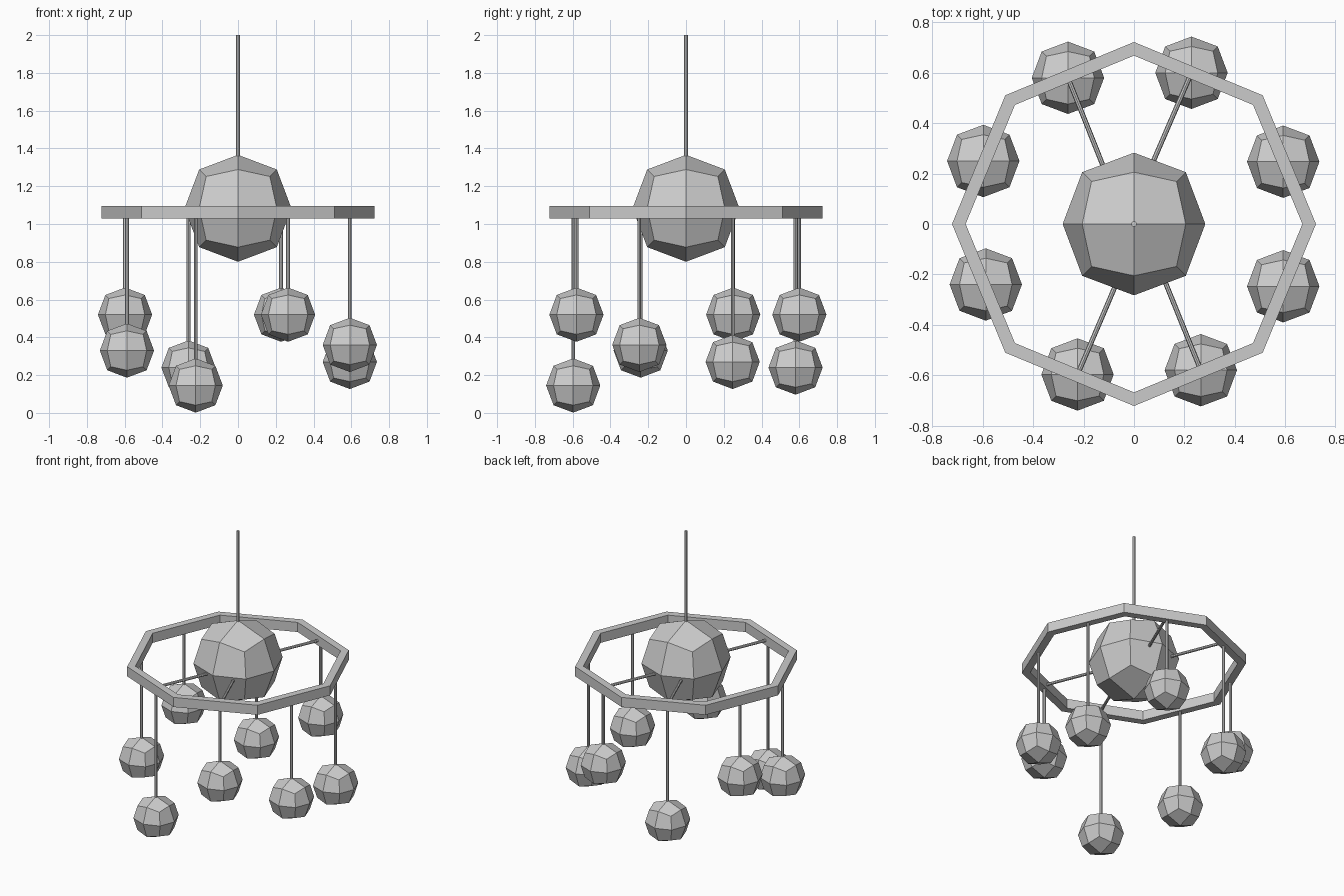
import bpy, bmesh
from math import cos, sin, pi, hypot
from mathutils import Vector

if "Cube" in bpy.data.objects:
    bpy.data.objects.remove(bpy.data.objects["Cube"])

RING_Z = 1.06
ROD_R = 0.010


def ball(name, centre, radius):
    # A once-subdivided cube settles at 0.8395 of its half size
    bpy.ops.mesh.primitive_cube_add(size=2 * radius / 0.8395, location=centre)
    ob = bpy.context.object
    ob.name = name
    mod = ob.modifiers.new("rounding", 'SUBSURF')
    mod.levels = mod.render_levels = 1
    mod.use_limit_surface = True
    return ob


def rod(name, start, end, radius=ROD_R, sides=8):
    a, b = Vector(start), Vector(end)
    d = b - a
    bpy.ops.mesh.primitive_cylinder_add(vertices=sides, radius=radius,
                                        depth=d.length, location=(a + b) / 2)
    ob = bpy.context.object
    ob.name = name
    ob.rotation_euler = d.to_track_quat('Z', 'Y').to_euler()
    return ob


def octagon_ring(name, outer, inner, z0, z1):
    bm = bmesh.new()
    section = [(outer, z0), (outer, z1), (inner, z1), (inner, z0)]
    loops = []
    for i in range(8):
        a = i * pi / 4
        loops.append([bm.verts.new((r * cos(a), r * sin(a), z)) for r, z in section])
    for i in range(8):
        p, q = loops[i], loops[(i + 1) % 8]
        for k in range(4):
            m = (k + 1) % 4
            bm.faces.new((p[k], q[k], q[m], p[m]))
    bmesh.ops.recalc_face_normals(bm, faces=bm.faces)
    mesh = bpy.data.meshes.new(name)
    bm.to_mesh(mesh)
    bm.free()
    ob = bpy.data.objects.new(name, mesh)
    bpy.context.collection.objects.link(ob)
    return ob


# Central globe, ceiling rod and ring
ball("central_globe", (0, 0, 1.083), 0.283)
rod("ceiling_rod", (0, 0, 1.34), (0, 0, 2.0), 0.011)
octagon_ring("ring", 0.722, 0.668, 1.028, 1.096)

# Hanging balls: x, y, height of centre
hanging = [(0.265, -0.58, 0.52), (0.592, -0.247, 0.36),
           (0.592, 0.247, 0.27), (0.228, 0.60, 0.52),
           (-0.262, 0.58, 0.24), (-0.598, 0.25, 0.52),
           (-0.588, -0.24, 0.33), (-0.224, -0.597, 0.145)]
for i, (x, y, z) in enumerate(hanging):
    ball(f"hanging_ball_{i + 1}", (x, y, z), 0.1435)
    rod(f"hanging_wire_{i + 1}", (x, y, z + 0.13), (x, y, RING_Z))
    # Spokes join the globe to the front and back sides of the ring
    if abs(y) > 0.4:
        side = 1 if y > 0 else -1
        rod(f"spoke_{i + 1}", (-0.02 * side + x * 0.35, y * 0.35, RING_Z), (x, y, RING_Z))
